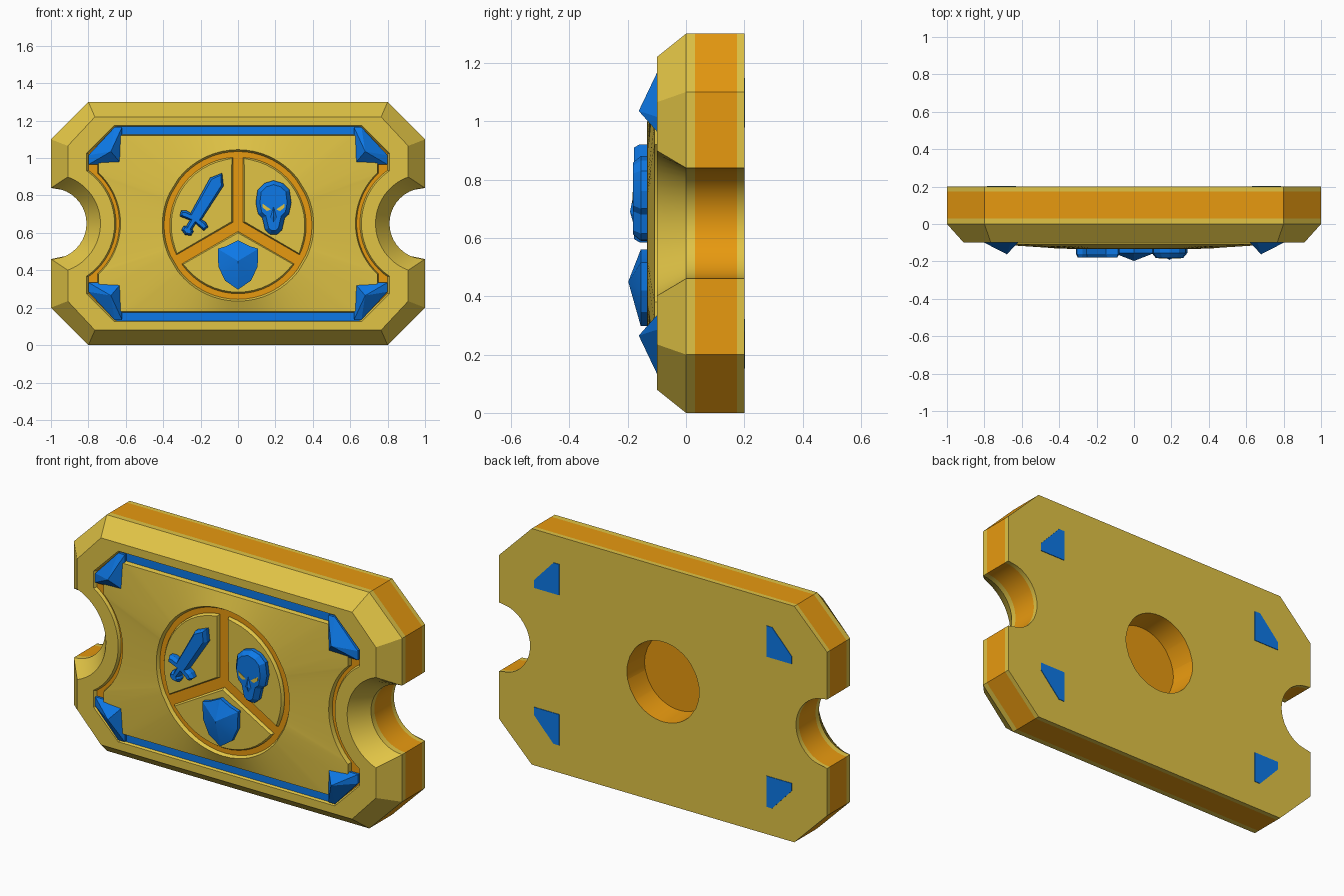
import bpy, bmesh, math

if "Cube" in bpy.data.objects:
    bpy.data.objects.remove(bpy.data.objects["Cube"])

CZ = 0.65  # height of the plate's middle


def mat(name, rgb):
    m = bpy.data.materials.new(name)
    m.diffuse_color = (*rgb, 1)
    m.use_nodes = True
    m.node_tree.nodes["Principled BSDF"].inputs["Base Color"].default_value = m.diffuse_color
    return m


MATS = [mat("yellow_gold", (0.75, 0.55, 0.06)),
        mat("deep_orange", (0.80, 0.32, 0.005)),
        mat("bright_blue", (0.004, 0.19, 0.80))]
GOLD, ORANGE, BLUE = 0, 1, 2


def finish(bm, name, smooth=20):
    bmesh.ops.recalc_face_normals(bm, faces=bm.faces[:])
    me = bpy.data.meshes.new(name)
    bm.to_mesh(me)
    bm.free()
    for m in MATS:
        me.materials.append(m)
    ob = bpy.data.objects.new(name, me)
    bpy.context.collection.objects.link(ob)
    bpy.context.view_layer.objects.active = ob
    ob.select_set(True)
    bpy.ops.object.shade_smooth_by_angle(angle=math.radians(smooth))
    ob.select_set(False)
    return ob


def outline(X, Z, cx, cz, R):
    """Ticket outline: chamfered corners, round notches centred at x = +-1."""
    q = [(cx * i / 12, Z) for i in range(13)] + [(X, cz)]
    a0 = math.atan2(math.sqrt(R * R - (1 - X) ** 2), X - 1)
    for i in range(11):
        a = a0 + (math.pi - a0) * i / 10
        q.append((1 + R * math.cos(a), R * math.sin(a)))
    right = q + [(x, -h) for x, h in reversed(q[:-1])]
    return right + [(-x, h) for x, h in reversed(right[1:-1])]


def circle_like(pts, r, ch):
    """Circle with one point in the direction of each outline point."""
    out = []
    for x, h in pts:
        d = math.hypot(x, h - ch)
        out.append((x * r / d, ch + (h - ch) * r / d))
    return out


# Plate: a stack of rings from the back recess round to the emblem floor
full = outline(1, 0.65, 0.80, 0.45, 0.19)
bevel = outline(0.91, 0.57, 0.765, 0.415, 0.265)
panel = outline(0.745, 0.47, 0.625, 0.345, 0.372)
rings = [  # (points, y, colour of the band leading to this ring)
    (circle_like(full, 0.21, 0.02), 0.06, ORANGE),
    (circle_like(full, 0.22, 0.02), 0.20, ORANGE),
    (full, 0.20, GOLD),
    (full, 0.175, GOLD),
    (full, 0.03, ORANGE),
    (full, 0.0, GOLD),
    (bevel, -0.10, GOLD),
    (outline(0.81, 0.525, 0.66, 0.375, 0.34), -0.10, GOLD),
    (outline(0.80, 0.52, 0.65, 0.375, 0.348), -0.085, GOLD),
    (outline(0.75, 0.475, 0.63, 0.35, 0.366), -0.085, None),
    (panel, -0.108, GOLD),
    (circle_like(panel, 0.405, -0.01), -0.132, GOLD),
    (circle_like(panel, 0.395, -0.01), -0.115, GOLD),
]
bm = bmesh.new()
prev = None
for pts, y, col in rings:
    cur = [bm.verts.new((x, y, CZ + h)) for x, h in pts]
    if prev is None:
        bm.faces.new(cur).material_index = ORANGE
    else:
        n = len(cur)
        for i in range(n):
            j = (i + 1) % n
            f = bm.faces.new((prev[i], prev[j], cur[j], cur[i]))
            if col is None:  # groove floor: blue bars above and below
                f.material_index = BLUE if abs(f.calc_center_median().z - CZ) > 0.46 else ORANGE
            else:
                f.material_index = col
    prev = cur
bm.faces.new(prev).material_index = ORANGE
finish(bm, "ticket_plate")


def relief(name, pts, colour, y0, y1, inset=0.0, depth=0.0, apex=None, back_scale=1.0):
    """Extrude an (x, z) profile from y0 to y1, then bevel it or raise a peak."""
    bm = bmesh.new()
    mx = sum(p[0] for p in pts) / len(pts)
    mz = sum(p[1] for p in pts) / len(pts)
    s = back_scale
    a = [bm.verts.new((mx + (x - mx) * s, y0, mz + (z - mz) * s)) for x, z in pts]
    b = [bm.verts.new((x, y1, z)) for x, z in pts]
    n = len(pts)
    bm.faces.new(a)
    for i in range(n):
        j = (i + 1) % n
        bm.faces.new((a[i], a[j], b[j], b[i]))
    if apex:
        t = bm.verts.new(apex)
        for i in range(n):
            bm.faces.new((b[i], b[(i + 1) % n], t))
    else:
        top = bm.faces.new(b)
        bmesh.ops.recalc_face_normals(bm, faces=bm.faces[:])
        if inset:
            bmesh.ops.inset_individual(bm, faces=[top], thickness=inset, depth=depth)
    for f in bm.faces:
        f.material_index = colour
    return finish(bm, name)


# Three raised sectors of the round emblem, leaving a groove between them
for k in range(3):
    start = math.radians(90 + 120 * k)
    gap, R = 0.028, 0.365
    da = math.asin(gap / R)
    mid = start + math.radians(60)
    r0 = gap / math.sin(math.radians(60))
    pts = [(r0 * math.cos(mid), 0.64 + r0 * math.sin(mid))]
    for i in range(17):
        a = start + da + (math.radians(120) - 2 * da) * i / 16
        pts.append((R * math.cos(a), 0.64 + R * math.sin(a)))
    relief(f"emblem_sector_{k + 1}", pts, GOLD, -0.11, -0.122, 0.008, 0.012)


# Corner gems, running right through to the back
gem = [(0.62, 0.315), (0.80, 0.315), (0.80, 0.365), (0.66, 0.515), (0.62, 0.515)]
for sx, side in ((-1, "left"), (1, "right")):
    for sz, level in ((-1, "lower"), (1, "upper")):
        relief(f"{level}_{side}_gem", [(sx * x, CZ + sz * h) for x, h in gem], BLUE,
               0.203, -0.10, apex=(sx * 0.68, -0.162, CZ + sz * 0.385), back_scale=0.85)


def mirrored(half, cx):
    """Complete a right-hand half profile about x = cx."""
    return ([(cx + x, z) for x, z in half] +
            [(cx - x, z) for x, z in reversed(half) if x > 0])


# Shield
relief("shield", mirrored([(0, 0.56), (0.06, 0.53), (0.108, 0.515), (0.105, 0.42),
                           (0.07, 0.345), (0, 0.297)], 0),
       BLUE, -0.12, -0.155, apex=(0, -0.198, 0.45))

# Sword, profiled along its own axis
half = [(0, 0.0), (0.03, 0.012), (0.03, 0.038), (0.018, 0.045), (0.018, 0.08), (0.075, 0.07),
        (0.085, 0.10), (0.06, 0.115), (0.034, 0.115), (0.042, 0.33), (0, 0.385)]
ux, uz = 0.514, 0.857
relief("sword", [(-0.283 + t * ux + w * uz, 0.59 + t * uz - w * ux) for w, t in mirrored(half, 0)],
       BLUE, -0.12, -0.16, 0.012, 0.018)

# Skull with eye plates
relief("skull", mirrored([(0, 0.88), (0.05, 0.865), (0.085, 0.83), (0.095, 0.76), (0.082, 0.70),
                          (0.06, 0.68), (0.045, 0.615), (0.02, 0.593), (0, 0.59)], 0.19),
       BLUE, -0.12, -0.155, 0.022, 0.027)
for s, side in ((-1, "left"), (1, "right")):
    relief(f"{side}_eye", [(0.19 + s * x, z) for x, z in
                           ((0.014, 0.725), (0.06, 0.757), (0.058, 0.735), (0.035, 0.717))],
           GOLD, -0.178, -0.184)
# Nose ridge
relief("nose_ridge", [(0.19, 0.74), (0.207, 0.68), (0.19, 0.655), (0.173, 0.68)],
       BLUE, -0.17, -0.182, apex=(0.19, -0.192, 0.69))
